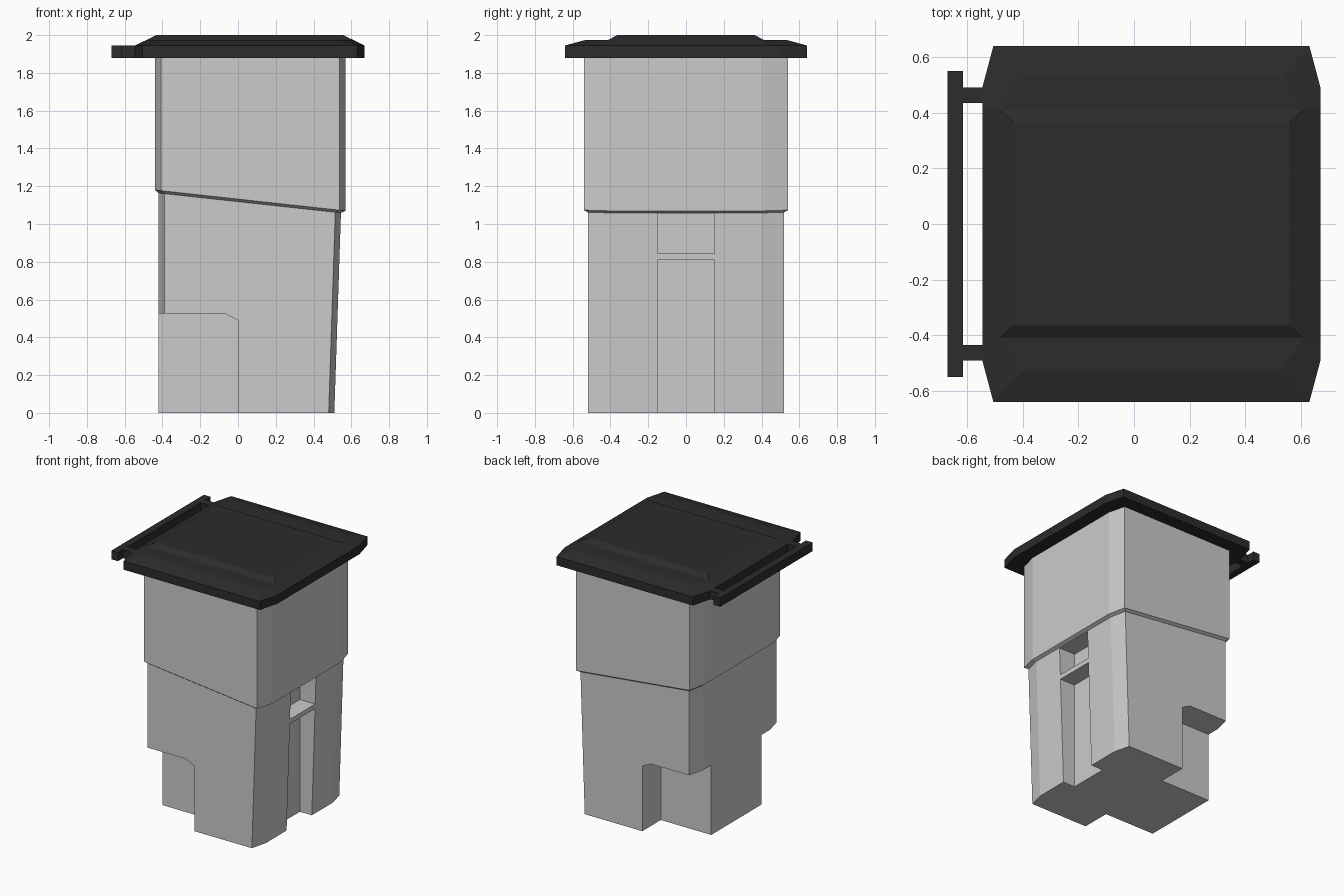
import bpy, bmesh

if "Cube" in bpy.data.objects:
    bpy.data.objects.remove(bpy.data.objects["Cube"])

dark = bpy.data.materials.new("dark_plastic")
dark.diffuse_color = (0.025, 0.025, 0.025, 1)
dark.use_nodes = True
dark.node_tree.nodes["Principled BSDF"].inputs["Base Color"].default_value = dark.diffuse_color


def finish(bm, name, mat=None):
    bmesh.ops.recalc_face_normals(bm, faces=bm.faces)
    me = bpy.data.meshes.new(name)
    bm.to_mesh(me)
    bm.free()
    ob = bpy.data.objects.new(name, me)
    bpy.context.collection.objects.link(ob)
    if mat:
        me.materials.append(mat)
    return ob


def loft(name, rings, mat=None):
    """Skin a stack of matching rings and cap both ends."""
    bm = bmesh.new()
    vs = [[bm.verts.new(p) for p in r] for r in rings]
    n = len(vs[0])
    for a, b in zip(vs, vs[1:]):
        for i in range(n):
            j = (i + 1) % n
            bm.faces.new((a[i], a[j], b[j], b[i]))
    bm.faces.new(vs[0])
    bm.faces.new(vs[-1])
    return finish(bm, name, mat)


def box(name, x0, x1, y0, y1, z0, z1, mat=None):
    return loft(name, [[(x0, y0, z), (x1, y0, z), (x1, y1, z), (x0, y1, z)]
                       for z in (z0, z1)], mat)


def outline(x0, x1, y, zf, cx=0.03, cy=0.12):
    """Rectangle with cut corners, height given by zf(x)."""
    pts = [(x0, -y + cy), (x0 + cx, -y), (x1 - cx, -y), (x1, -y + cy),
           (x1, y - cy), (x1 - cx, y), (x0 + cx, y), (x0, y - cy)]
    return [(px, py, zf(px)) for px, py in pts]


def cut(ob, cutter):
    cutter.hide_render = True
    m = ob.modifiers.new("cut", 'BOOLEAN')
    m.operation, m.solver, m.object = 'DIFFERENCE', 'EXACT', cutter
    bpy.context.view_layer.objects.active = ob
    bpy.ops.object.modifier_apply(modifier=m.name)
    bpy.data.objects.remove(cutter)


# Body: tapered lower part, sloping lip, straight upper part
def lip(x):
    return 1.18 - (x + 0.44) * 0.109


body = loft("bin_body", [
    outline(-0.42, 0.51, 0.52, lambda x: 0.0),
    outline(-0.42, 0.545, 0.52, lambda x: lip(x) - 0.014),
    outline(-0.44, 0.57, 0.54, lip, 0.033, 0.13),
    outline(-0.44, 0.57, 0.54, lambda x: 1.89, 0.033, 0.13)])

# Wheel notches at both rear corners
notch = [(-0.6, -0.1), (0, -0.1), (0, 0.49), (-0.07, 0.525), (-0.6, 0.525)]
for s in (-1, 1):
    cut(body, loft("notch_cutter", [[(x, s * y, z) for x, z in notch]
                                    for y in (0.30, 0.8)]))

# Groove and grip pocket, leaving a bar between them
for z0, z1 in ((-0.1, 0.81), (0.845, 1.055)):
    cut(body, box("groove_cutter", 0.41, 0.8, -0.15, 0.15, z0, z1))

# Lid: vertical rim, stepped and sloped top
C0 = 0.0625
quarter = {"a": (0.6075, 0.49, 1.945), "b": (0.5675, 0.64, 1.945),
           "c": (0.6075, 0.43, 1.945), "d": (0.545, 0.41, 1.975),
           "e": (0.465, 0.53, 1.975), "f": (0.495, 0.365, 2.0)}
bm = bmesh.new()
V = {}
for sx in (-1, 1):
    for sy in (-1, 1):
        for k, (x, y, z) in quarter.items():
            V[k, sx, sy] = bm.verts.new((C0 + sx * x, sy * y, z))
        for k in "abc":
            x, y, z = quarter[k]
            V[k + "0", sx, sy] = bm.verts.new((C0 + sx * x, sy * y, 1.88))


def face(*keys):
    bm.faces.new([V[k] for k in keys])


for s in (-1, 1):
    for k, m in (("f", "d"), ("d", "e"), ("e", "b"), ("b", "b0")):
        face((k, -1, s), (k, 1, s), (m, 1, s), (m, -1, s))
    face(*[(k, s, 1) for k in "cdf"], *[(k, s, -1) for k in "fdc"])
    face(("c", s, 1), ("c", s, -1), ("c0", s, -1), ("c0", s, 1))
    for t in (-1, 1):
        face(*[(k, s, t) for k in "cabed"])
        face(*[(k, s, t) for k in ("c", "a", "a0", "c0")])
        face(*[(k, s, t) for k in ("a", "b", "b0", "a0")])
face(("f", -1, -1), ("f", 1, -1), ("f", 1, 1), ("f", -1, 1))
face(*[(k, 1, 1) for k in ("c0", "a0", "b0")], *[(k, -1, 1) for k in ("b0", "a0", "c0")],
     *[(k, -1, -1) for k in ("c0", "a0", "b0")], *[(k, 1, -1) for k in ("b0", "a0", "c0")])
finish(bm, "lid", dark)

# Rear handle bar with two arms
box("handle_bar", -0.67, -0.615, -0.55, 0.55, 1.88, 1.945, dark)
for s, side in ((-1, "front"), (1, "back")):
    y0, y1 = sorted((s * 0.435, s * 0.49))
    box("handle_arm_" + side, -0.615, -0.545, y0, y1, 1.88, 1.945, dark)
